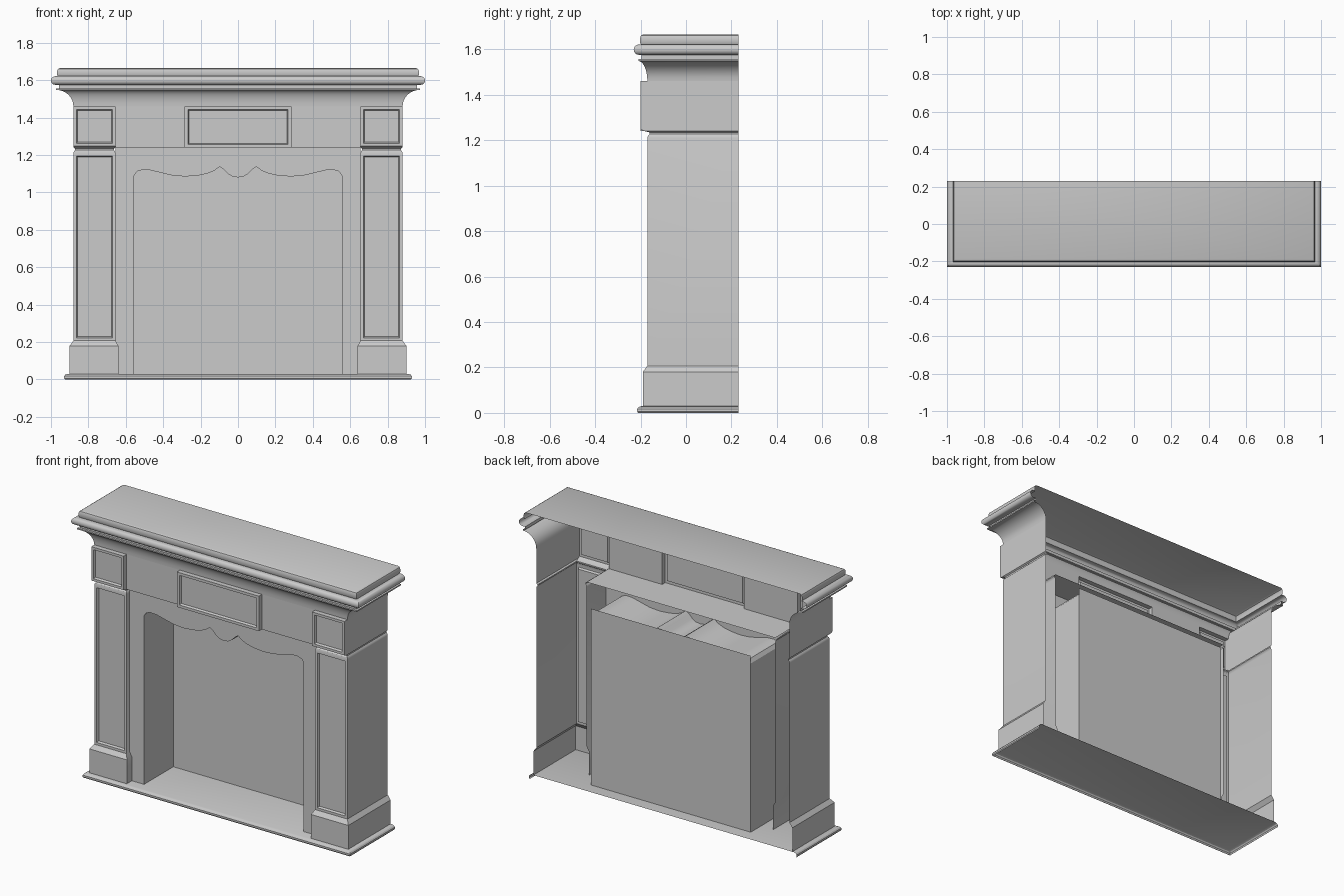
import bpy, bmesh, math

cube = bpy.data.objects.get("Cube")
if cube:
    bpy.data.objects.remove(cube, do_unlink=True)

stone = bpy.data.materials.new("grey_stone")
stone.use_nodes = True
stone.diffuse_color = (0.6, 0.6, 0.6, 1)
stone.node_tree.nodes["Principled BSDF"].inputs["Base Color"].default_value = stone.diffuse_color

BACK = 0.23      # rear plane of the whole surround
FACE = -0.17     # pilaster and frieze front plane
PANEL = -0.14    # plane of the panel round the opening
REAR = 0.15      # rear wall of the firebox
RETURN = 0.05    # rear edge of the inner returns
FLOOR = 0.03
parts = []


def finish(name, bm, mirror=False):
    bmesh.ops.remove_doubles(bm, verts=bm.verts, dist=0.0001)
    mesh = bpy.data.meshes.new(name)
    bm.to_mesh(mesh)
    bm.free()
    mesh.materials.append(stone)
    obj = bpy.data.objects.new(name, mesh)
    bpy.context.collection.objects.link(obj)
    if mirror:
        mod = obj.modifiers.new("mirror", "MIRROR")
        mod.use_mirror_merge = False
    parts.append(obj)


def quad(bm, *points):
    bm.faces.new([bm.verts.new(p) for p in points])


def loft(sections, cap_top=False, cap_bottom=False):
    """Stack open U-shaped sections: (x0, back0, x1, back1, front, z)."""
    bm = bmesh.new()
    rings = []
    for x0, b0, x1, b1, front, z in sections:
        rings.append([bm.verts.new(p) for p in
                      ((x0, b0, z), (x0, front, z), (x1, front, z), (x1, b1, z))])
    for low, high in zip(rings, rings[1:]):
        for i in range(3):
            bm.faces.new((low[i], low[i + 1], high[i + 1], high[i]))
    if cap_top:
        bm.faces.new(rings[-1])
    if cap_bottom:
        bm.faces.new(rings[0][::-1])
    return bm


def recess_front(bm, margin=0.022):
    """Sink a framed panel into the largest front face."""
    bm.normal_update()
    face = max((f for f in bm.faces if f.normal.y < -0.99), key=lambda f: f.calc_area())
    bmesh.ops.inset_region(bm, faces=[face], thickness=margin)
    bmesh.ops.inset_region(bm, faces=[face], thickness=0.008, depth=-0.014)


def wide(profile):
    return [(-x, BACK, x, BACK, y, z) for x, y, z in profile]


# Hearth slab with a rounded edge
hearth = [(0.925, -0.21, 0), (0.93, -0.215, 0.006), (0.93, -0.215, 0.017),
          (0.924, -0.209, 0.025), (0.912, -0.197, FLOOR)]
finish("hearth_slab", loft(wide(hearth), cap_top=True))

# Pilasters with plinths and a sunk panel
pilaster = [(0.64, 0.9, -0.19, FLOOR), (0.64, 0.9, -0.19, 0.18), (0.655, 0.88, FACE, 0.207),
            (0.655, 0.88, FACE, 1.21), (0.658, 0.877, -0.167, 1.22), (0.664, 0.871, -0.16, 1.226)]
bm = loft([(a, RETURN, b, BACK, y, z) for a, b, y, z in pilaster])
recess_front(bm)
finish("pilasters", bm, mirror=True)

# Corner blocks above the pilasters
block = [(0.664, 0.871, -0.16, 1.226), (0.664, 0.871, -0.16, 1.234), (0.655, 0.88, -0.185, 1.24),
         (0.655, 0.88, -0.2, 1.247), (0.655, 0.88, -0.2, 1.46), (0.655, 0.88, FACE, 1.46)]
bm = loft([(a, FACE if y < FACE else RETURN, b, BACK, y, z) for a, b, y, z in block])
recess_front(bm)
finish("corner_blocks", bm, mirror=True)

# Centre tablet
bm = loft([(-0.285, FACE, 0.285, FACE, -0.2, z) for z in (1.24, 1.46)], True, True)
recess_front(bm, 0.024)
finish("centre_tablet", bm)

# Frieze either side of the tablet
bm = bmesh.new()
quad(bm, (0.285, FACE, 1.24), (0.655, FACE, 1.24), (0.655, FACE, 1.46), (0.285, FACE, 1.46))
finish("frieze", bm, mirror=True)

# Soffit behind the frieze
bm = bmesh.new()
quad(bm, (-0.655, RETURN, 1.24), (-0.655, FACE, 1.24), (0.655, FACE, 1.24), (0.655, RETURN, 1.24))
finish("frieze_soffit", bm)

# Cornice: cove, fillet, bead and mantel shelf
cornice = []
for i in range(9):
    t = math.pi / 2 * i / 8
    out = 1 - math.cos(t)
    cornice.append((0.88 + 0.092 * out, FACE - 0.04 * out, 1.46 + 0.088 * math.sin(t)))
cornice += [(0.972, -0.21, 1.556), (0.958, -0.196, 1.556), (0.958, -0.196, 1.575)]
for i in range(9):
    t = math.pi * (i / 8 - 0.5)
    out = 0.023 * math.cos(t)
    cornice.append((0.977 + out, -0.207 - out, 1.598 + 0.023 * math.sin(t)))
cornice += [(0.963, -0.198, 1.621), (0.967, -0.202, 1.63), (0.967, -0.202, 1.65),
            (0.963, -0.198, 1.66), (0.953, -0.188, 1.665)]
finish("cornice_and_shelf", loft(wide(cornice), cap_top=True))

# Scalloped outline of the opening
half = [(0, 1.08), (0.03, 1.085), (0.055, 1.1), (0.075, 1.122), (0.098, 1.138), (0.125, 1.117),
        (0.16, 1.102), (0.21, 1.091), (0.28, 1.085), (0.35, 1.09), (0.42, 1.107), (0.47, 1.119),
        (0.51, 1.121), (0.54, 1.112), (0.555, 1.09)]
outline = [(-x, z) for x, z in half[:0:-1]] + half
edge = half[-1][0]

# Front panel around the opening
bm = bmesh.new()
for (xa, za), (xb, zb) in zip(outline, outline[1:]):
    quad(bm, (xa, PANEL, za), (xb, PANEL, zb), (xb, PANEL, 1.24), (xa, PANEL, 1.24))
for x0, x1 in ((-0.655, -edge), (edge, 0.655)):
    quad(bm, (x0, PANEL, FLOOR), (x1, PANEL, FLOOR), (x1, PANEL, 1.24), (x0, PANEL, 1.24))
finish("opening_panel", bm)

# Firebox sides and scalloped ceiling
bm = bmesh.new()
path = [(-edge, FLOOR)] + outline + [(edge, FLOOR)]
for (xa, za), (xb, zb) in zip(path, path[1:]):
    quad(bm, (xa, PANEL, za), (xa, REAR, za), (xb, REAR, zb), (xb, PANEL, zb))
finish("firebox_lining", bm)

# Firebox rear wall
bm = bmesh.new()
quad(bm, (-edge, REAR, FLOOR), (edge, REAR, FLOOR), (edge, REAR, 1.138), (-edge, REAR, 1.138))
finish("firebox_rear_wall", bm)

# Smooth the mouldings, keeping crisp edges
bpy.ops.object.select_all(action="DESELECT")
for obj in parts:
    obj.select_set(True)
bpy.context.view_layer.objects.active = parts[0]
bpy.ops.object.shade_smooth_by_angle(angle=math.radians(30))
